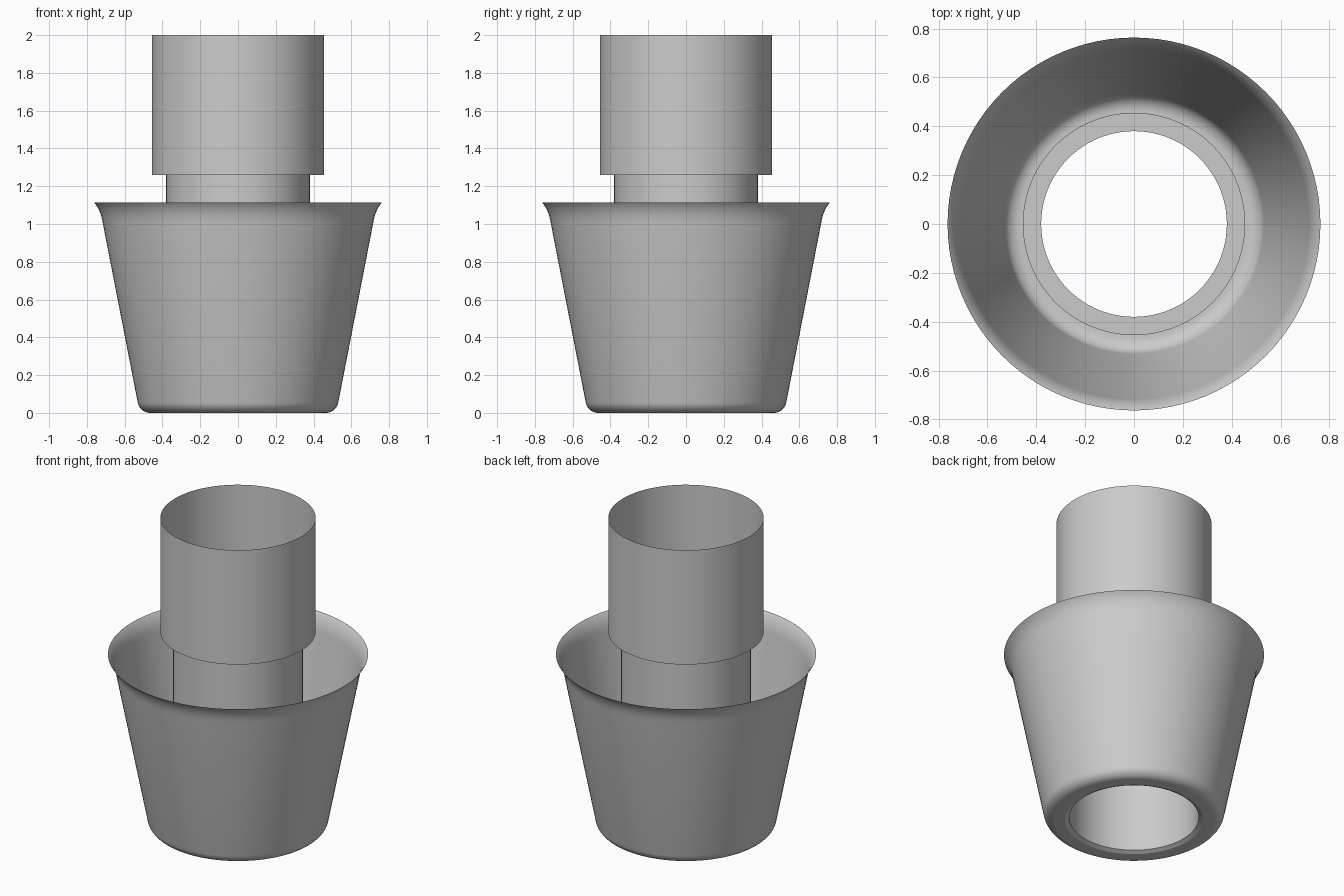
import bpy
import bmesh
import math

cube = bpy.data.objects.get("Cube")
if cube:
    bpy.data.objects.remove(cube, do_unlink=True)

grey = bpy.data.materials.new("plain grey")
grey.use_nodes = True
COLOUR = (0.6, 0.6, 0.6, 1)
grey.diffuse_color = COLOUR
grey.node_tree.nodes["Principled BSDF"].inputs["Base Color"].default_value = COLOUR

SIDES = 96


def lathe(name, profile):
    """Spin a (radius, height) profile round z into a thin open shell."""
    bm = bmesh.new()
    verts = [bm.verts.new((r, 0, z)) for r, z in profile]
    edges = [bm.edges.new(pair) for pair in zip(verts, verts[1:])]
    bmesh.ops.spin(bm, geom=verts + edges, cent=(0, 0, 0), axis=(0, 0, 1),
                   angle=2 * math.pi, steps=SIDES, use_duplicate=False)
    bmesh.ops.remove_doubles(bm, verts=bm.verts, dist=0.0005)
    bmesh.ops.recalc_face_normals(bm, faces=bm.faces)
    # Turn the shell outward if its first wall face points at the axis
    wall = max(bm.faces, key=lambda f: f.calc_area())
    c = wall.calc_center_median()
    if wall.normal.x * c.x + wall.normal.y * c.y < 0:
        bmesh.ops.reverse_faces(bm, faces=bm.faces)
    mesh = bpy.data.meshes.new(name)
    bm.to_mesh(mesh)
    bm.free()
    obj = bpy.data.objects.new(name, mesh)
    bpy.context.collection.objects.link(obj)
    mesh.materials.append(grey)
    bpy.ops.object.select_all(action="DESELECT")
    obj.select_set(True)
    bpy.context.view_layer.objects.active = obj
    bpy.ops.object.shade_smooth_by_angle(angle=math.radians(35))
    return obj


# Tapered outer cup: flat base ring, rounded lower edge, flared rim
base_round = []
for i in range(9):
    a = math.radians(80 * i / 8)
    base_round.append((0.465 + 0.067 * math.sin(a), 0.067 * (1 - math.cos(a))))
flare = []
for i in range(9):
    t = i / 8
    flare.append((0.715 + 0.022 * t + 0.026 * t * t, 1.0 + 0.149 * t - 0.034 * t * t))
lathe("outer_cup", [(0.405, 0)] + base_round + flare)

# Inner sleeve: bevelled foot, narrow neck, step and wide collar
lathe("inner_sleeve", [(0.405, 0), (0.38, 0.013), (0.38, 1.26),
                       (0.455, 1.26), (0.455, 2.0)])
